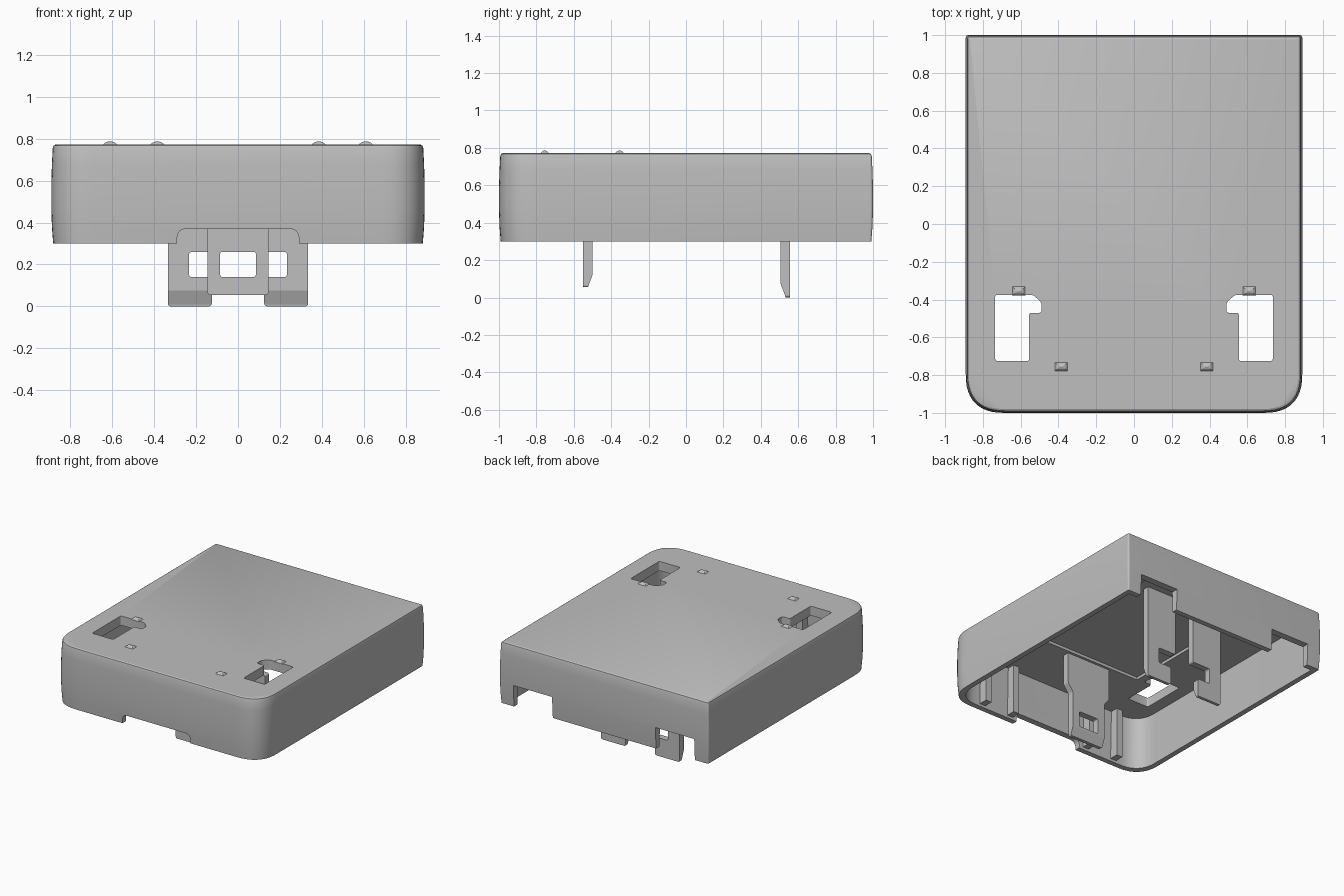
import bpy, bmesh, math

cube = bpy.data.objects.get("Cube")
if cube:
    bpy.data.objects.remove(cube, do_unlink=True)

grey = bpy.data.materials.new("matte_grey")
grey.use_nodes = True
grey.diffuse_color = (0.52, 0.52, 0.52, 1)
grey.node_tree.nodes["Principled BSDF"].inputs["Base Color"].default_value = (0.52, 0.52, 0.52, 1)


def finish(name, bm):
    bmesh.ops.recalc_face_normals(bm, faces=bm.faces)
    mesh = bpy.data.meshes.new(name)
    bm.to_mesh(mesh)
    bm.free()
    mesh.materials.append(grey)
    obj = bpy.data.objects.new(name, mesh)
    bpy.context.collection.objects.link(obj)
    return obj


def prism(name, points, axis, lo, hi, radius=0):
    """Extrude a 2D outline along an axis, optionally rounding its corners."""
    place = {"x": lambda a, b, t: (t, a, b),
             "y": lambda a, b, t: (a, t, b),
             "z": lambda a, b, t: (a, b, t)}[axis]
    bm = bmesh.new()
    face = bm.faces.new([bm.verts.new(place(a, b, lo)) for a, b in points])
    ext = bmesh.ops.extrude_face_region(bm, geom=[face])
    moved = [v for v in ext["geom"] if isinstance(v, bmesh.types.BMVert)]
    bmesh.ops.translate(bm, verts=moved, vec=place(0, 0, hi - lo))
    if radius:
        k = "xyz".index(axis)
        edges = [e for e in bm.edges if abs(e.verts[0].co[k] - e.verts[1].co[k]) > 1e-5]
        bmesh.ops.bevel(bm, geom=edges, offset=radius, segments=4, profile=0.5, affect="EDGES")
    return finish(name, bm)


def rect(x0, x1, y0, y1):
    return [(x0, y0), (x1, y0), (x1, y1), (x0, y1)]


def mirrored(points, side):
    return [(side * a, b) for a, b in points]


def cut(obj, cutter):
    mod = obj.modifiers.new("cut", "BOOLEAN")
    mod.object, mod.solver = cutter, "EXACT"
    bpy.context.view_layer.objects.active = obj
    bpy.ops.object.modifier_apply(modifier=mod.name)
    bpy.data.objects.remove(cutter, do_unlink=True)


# Housing: a hollow tray, open underneath, with large soft front corners
def outline(inset):
    w, h = 0.891 - inset, 1.0 - inset
    pts = []
    for cx, cy, start, r, power in ((1, 1, 0, 0.015, 2), (-1, 1, 90, 0.015, 2),
                                    (-1, -1, 180, 0.21, 2.5), (1, -1, 270, 0.21, 2.5)):
        r = max(r - inset * 0.5, 0.006)
        for i in range(13):
            a = math.radians(start + 7.5 * i)
            dx, dy = (abs(f(a)) ** (2 / power) * r for f in (math.cos, math.sin))
            pts.append((cx * (w - r + dx), cy * (h - r + dy)))
    return pts


rings = [(0.06, 0.70), (0.05, 0.30), (0.009, 0.30), (0.003, 0.38), (0, 0.47), (0, 0.58),
         (0.003, 0.68), (0.007, 0.755), (0.011, 0.767), (0.02, 0.772)]
bm = bmesh.new()
loops = [[bm.verts.new((x, y, z)) for x, y in outline(d)] for d, z in rings]
for low, high in zip(loops, loops[1:]):
    for i in range(len(low)):
        j = (i + 1) % len(low)
        bm.faces.new((low[i], low[j], high[j], high[i]))
bm.faces.new(loops[0])
bm.faces.new(loops[-1])
housing = finish("housing", bm)

# Openings: roof recess, front notch, rear notches and keyed slots in the top
cut(housing, prism("recess", rect(-0.43, 0.43, -0.48, 0.90), "z", 0.6, 0.722))
cut(housing, prism("notch", rect(-0.29, 0.29, 0.2, 0.37), "y", -1.1, -0.9, 0.04))
slot = [(0.555, -0.725), (0.735, -0.725), (0.735, -0.375), (0.535, -0.375),
        (0.49, -0.415), (0.49, -0.47), (0.555, -0.47)]
for side in (1, -1):
    cut(housing, prism("notch", mirrored(rect(0.44, 0.77, 0.2, 0.465), side), "y", 0.9, 1.1))
    cut(housing, prism("slot", mirrored(slot, side), "z", 0.6, 0.9, 0.012))

# Front clip with a window and a sloped inner tip
front_clip = prism("front_clip", [(-0.145, 0.055), (0.145, 0.055), (0.145, 0.40), (0.19, 0.46),
                                  (0.19, 0.73), (-0.19, 0.73), (-0.19, 0.46), (-0.145, 0.40)],
                   "y", -0.55, -0.50, 0.012)
cut(front_clip, prism("window", rect(-0.085, 0.085, 0.14, 0.26), "y", -0.7, -0.4, 0.01))
cut(front_clip, prism("tip", [(-0.53, 0.04), (-0.45, 0.04), (-0.45, 0.13), (-0.50, 0.12)],
                      "x", -0.3, 0.3))

# Rear clips: hooks open towards the middle, with a sloped front tip
hook = [(0.125, 0), (0.335, 0), (0.335, 0.73), (0.08, 0.73), (0.08, 0.26),
        (0.235, 0.26), (0.235, 0.14), (0.125, 0.14)]
for side, label in ((1, "left"), (-1, "right")):
    clip = prism(label + "_rear_clip", mirrored(hook, side), "y", 0.505, 0.555, 0.014)
    cut(clip, prism("tip", [(0.45, -0.05), (0.54, -0.05), (0.53, 0.01), (0.505, 0.075), (0.45, 0.075)],
                    "x", -0.5, 0.5))

# Stiffening ribs along the inner front wall
for side, label in ((1, "left"), (-1, "right")):
    for i, x in enumerate((0.325, 0.58)):
        prism(f"{label}_wall_rib_{i + 1}", mirrored(rect(x, x + 0.05, -0.97, -0.88), side),
              "z", 0.32, 0.71)

# Small locating bumps on the top
for side, label in ((1, "left"), (-1, "right")):
    for place, x, y in (("rear", 0.61, -0.355), ("front", 0.385, -0.755)):
        bm = bmesh.new()
        tiers = []
        for w, d, z in ((0.035, 0.024, 0.771), (0.022, 0.013, 0.782), (0.007, 0.002, 0.787)):
            tiers.append([bm.verts.new((side * x + a, y + b, z)) for a, b in rect(-w, w, -d, d)])
        for low, high in zip(tiers, tiers[1:]):
            for i in range(4):
                j = (i + 1) % 4
                bm.faces.new((low[i], low[j], high[j], high[i]))
        bm.faces.new(tiers[0])
        bm.faces.new(tiers[-1])
        finish(f"{label}_{place}_bump", bm)

# Smooth the curved housing, keeping its corners crisp
bpy.ops.object.select_all(action="DESELECT")
housing.select_set(True)
bpy.context.view_layer.objects.active = housing
bpy.ops.object.shade_smooth_by_angle(angle=math.radians(25))
